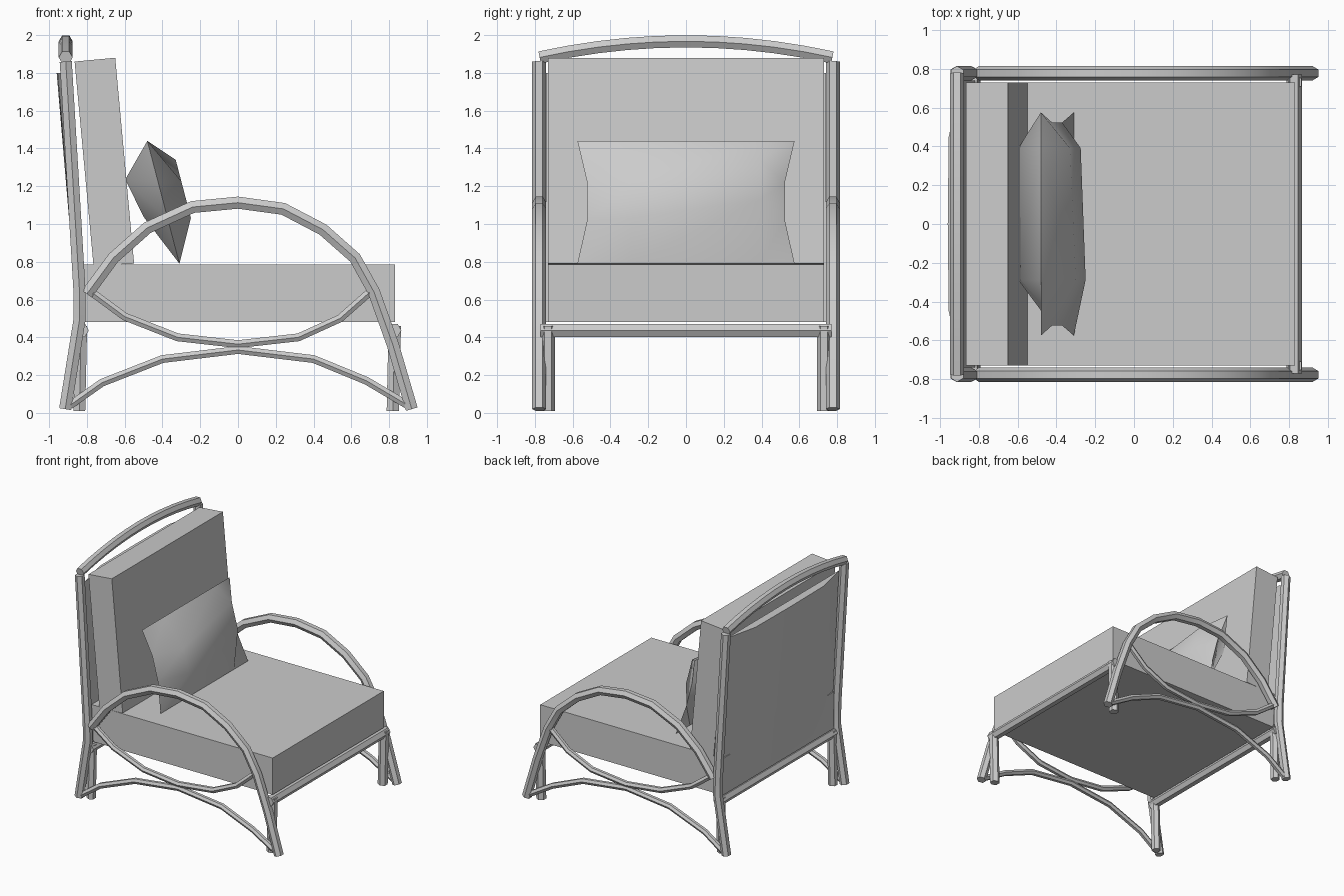
import bpy, bmesh
from mathutils import Vector

if "Cube" in bpy.data.objects:
    bpy.data.objects.remove(bpy.data.objects["Cube"], do_unlink=True)

GREY = (0.6, 0.6, 0.6, 1)
mat = bpy.data.materials.new("plain grey")
mat.use_nodes = True
mat.diffuse_color = GREY
mat.node_tree.nodes["Principled BSDF"].inputs["Base Color"].default_value = GREY


def finish(obj, angle):
    """Give the part its material and shading."""
    obj.data.materials.clear()
    obj.data.materials.append(mat)
    bpy.ops.object.select_all(action="DESELECT")
    obj.select_set(True)
    bpy.context.view_layer.objects.active = obj
    if angle:
        bpy.ops.object.shade_smooth_by_angle(angle=angle)
    return obj


def from_bmesh(name, bm, angle=0):
    bmesh.ops.remove_doubles(bm, verts=bm.verts, dist=1e-4)
    bmesh.ops.recalc_face_normals(bm, faces=bm.faces)
    mesh = bpy.data.meshes.new(name)
    bm.to_mesh(mesh)
    bm.free()
    obj = bpy.data.objects.new(name, mesh)
    bpy.context.collection.objects.link(obj)
    return finish(obj, angle)


def prism(name, profile, half_width):
    """Extrude a side (x, z) profile across y."""
    bm = bmesh.new()
    face = bm.faces.new([bm.verts.new((x, -half_width, z)) for x, z in profile])
    ext = bmesh.ops.extrude_face_region(bm, geom=[face])["geom"]
    moved = [g for g in ext if isinstance(g, bmesh.types.BMVert)]
    bmesh.ops.translate(bm, verts=moved, vec=(0, 2 * half_width, 0))
    return from_bmesh(name, bm)


def tube(name, points, radius):
    """Six-sided rod along a path."""
    curve = bpy.data.curves.new(name, "CURVE")
    curve.dimensions = "3D"
    curve.bevel_depth = radius
    curve.bevel_resolution = 1
    curve.use_fill_caps = True
    spline = curve.splines.new("POLY")
    spline.points.add(len(points) - 1)
    for p, co in zip(spline.points, points):
        p.co = (*co, 1)
    obj = bpy.data.objects.new(name, curve)
    bpy.context.collection.objects.link(obj)
    bpy.ops.object.select_all(action="DESELECT")
    obj.select_set(True)
    bpy.context.view_layer.objects.active = obj
    bpy.ops.object.convert(target="MESH")
    return finish(bpy.context.view_layer.objects.active, 0.8)


# Cushions
prism("seat_cushion", [(-0.85, 0.48), (0.83, 0.48), (0.83, 0.785), (-0.85, 0.785)], 0.73)
prism("back_cushion", [(-0.765, 0.78), (-0.55, 0.79), (-0.65, 1.88), (-0.865, 1.86)], 0.73)

# Bent side rods: arm arch with front leg, hanging brace, lower brace, back post
SIDE_RODS = {
    "arm_arch": (0.037, [(0.92, 0.02), (0.82, 0.36), (0.72, 0.64), (0.62, 0.82), (0.45, 0.97),
                         (0.24, 1.08), (0, 1.113), (-0.24, 1.09), (-0.48, 0.98),
                         (-0.66, 0.82), (-0.8, 0.63)]),
    "hanging_brace": (0.024, [(-0.79, 0.65), (-0.6, 0.51), (-0.32, 0.4), (0, 0.364),
                              (0.32, 0.4), (0.54, 0.5), (0.71, 0.65)]),
    "lower_brace": (0.024, [(-0.89, 0.04), (-0.72, 0.16), (-0.4, 0.285), (0, 0.333),
                            (0.4, 0.285), (0.68, 0.17), (0.9, 0.04)]),
    "back_post": (0.037, [(-0.915, 0.02), (-0.838, 0.5), (-0.84, 0.66), (-0.912, 1.86)]),
}
for side, y in (("near", -0.777), ("far", 0.777)):
    for part, (radius, path) in SIDE_RODS.items():
        tube(f"{side}_{part}", [(x, y, z) for x, z in path], radius)
    # Short inner legs below the seat
    inner = y * 0.94
    tube(f"{side}_inner_front_leg", [(0.82, inner, 0.01), (0.83, inner, 0.46)], 0.038)
    tube(f"{side}_inner_back_leg", [(-0.84, inner, 0.01), (-0.83, inner, 0.46)], 0.036)

# Cross rails under the seat
for name, x in (("front_rail", 0.825), ("back_rail", -0.83)):
    tube(name, [(x, -0.77, 0.437), (x, 0.77, 0.437)], 0.04)

# Bowed top rail
tube("top_rail", [(-0.912, 0.155 * i, 1.967 - 0.085 * (i / 5) ** 2) for i in range(-5, 6)], 0.037)

# Bulging rear panel, leaning with the posts
bm = bmesh.new()
rows = []
for z in (0.48, 0.9, 1.35, 1.8):
    t = (z - 0.48) / 1.32
    rows.append([bm.verts.new((-0.82 - 0.07 * t - bulge * (0.4 + 0.6 * t), y, z))
                 for y, bulge in ((-0.74, 0), (-0.45, 0.065), (0, 0.07), (0.45, 0.065), (0.74, 0))])
for low, high in zip(rows, rows[1:]):
    for i in range(4):
        bm.faces.new((low[i], low[i + 1], high[i + 1], high[i]))
for row in (rows[0], rows[-1]):
    bm.faces.new(row)
bm.faces.new([r[0] for r in rows] + [r[-1] for r in reversed(rows)])
from_bmesh("rear_panel", bm, 0.7)

# Scatter pillow: pinched edges with a puffed front and back
centre, up = Vector((-0.395, 0, 1.115)), Vector((-0.085, 0, 0.325))
out = Vector((0.967, 0, 0.253))


def pillow_point(u, v, depth):
    y = 0.575 * u * (1 - 0.09 * (abs(u) == 1) * (abs(v) != 1))
    return centre + up * v + out * depth + Vector((0, y, 0))


bm = bmesh.new()
for sign, upper, lower in ((1, (0.25, 0.6), (-0.35, -0.05)), (-1, (0.5, 0.5), (-0.15, -0.15))):
    grid = []
    for j, v in enumerate((-1, lower, upper, 1)):
        row = []
        for i, u in enumerate((-1, -0.5, 0.68, 1)):
            puffed = i in (1, 2) and j in (1, 2)
            if puffed:
                depth = 0.12 if sign > 0 else (-0.12 if j == 1 else -0.165)
                height = v[i - 1]
            else:
                depth, height = 0, v if isinstance(v, int) else (v[0] + v[1]) / 2
            row.append(bm.verts.new(pillow_point(u, height, depth)))
        grid.append(row)
    for a, b in zip(grid, grid[1:]):
        for i in range(3):
            bm.faces.new((a[i], a[i + 1], b[i + 1], b[i]))
# Match the side seams of the two halves before welding
for v in bm.verts:
    if abs(v.co.y) > 0.5 and 0.85 < v.co.z < 1.38:
        v.co.z = 1.22 if v.co.z > 1.1 else 1.02
        v.co.x = centre.x - (v.co.z - centre.z) * 0.26
from_bmesh("scatter_pillow", bm, 1.4)
